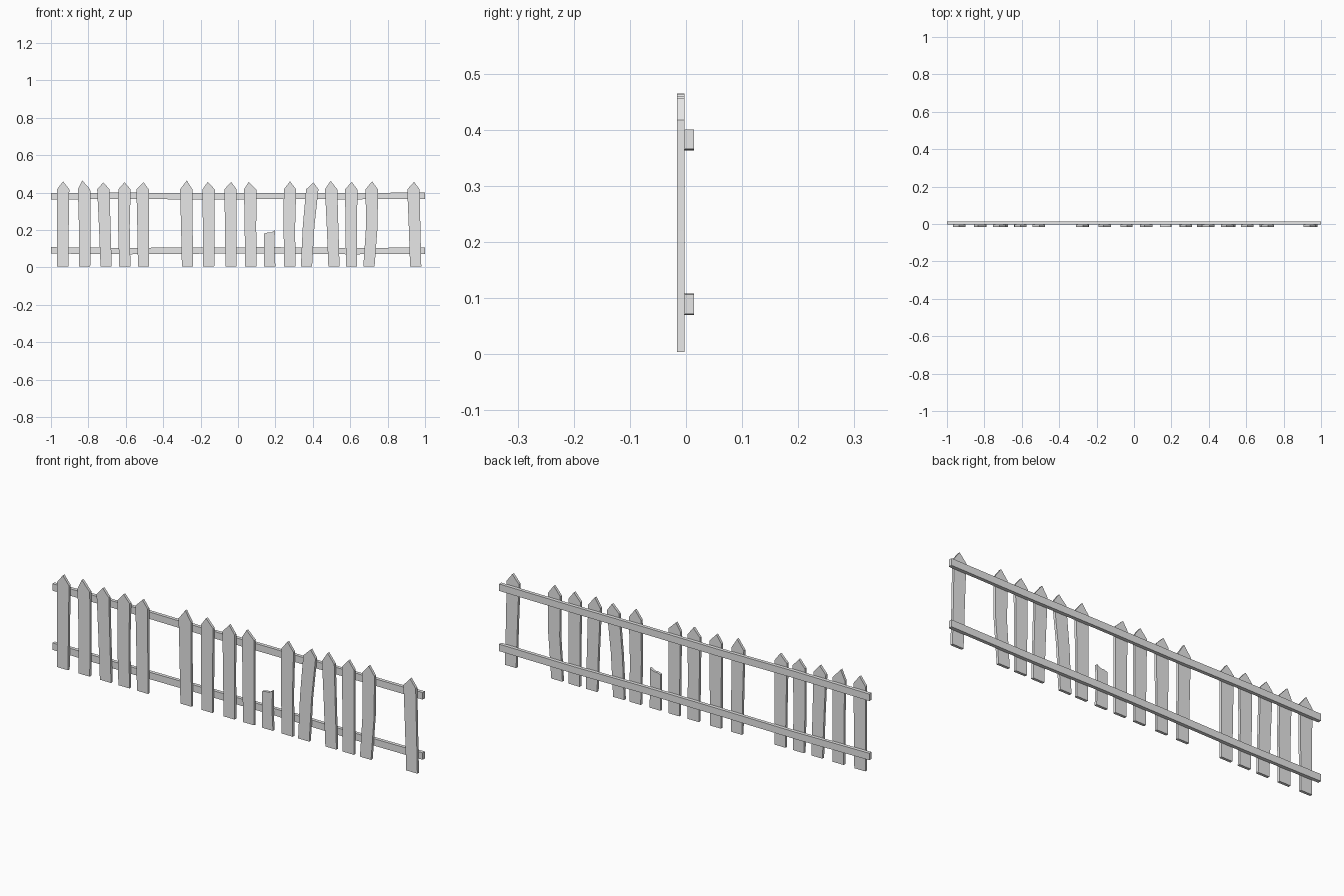
import bpy, bmesh

cube = bpy.data.objects.get("Cube")
if cube:
    bpy.data.objects.remove(cube)

grey = bpy.data.materials.new("weathered_grey")
grey.use_nodes = True
colour = (0.8, 0.8, 0.8, 1)
grey.diffuse_color = colour
grey.node_tree.nodes["Principled BSDF"].inputs["Base Color"].default_value = colour


def plank(name, outline, y_front, y_back):
    """Extrude an x-z outline from y_front to y_back."""
    bm = bmesh.new()
    face = bm.faces.new([bm.verts.new((x, y_front, z)) for x, z in outline])
    new = bmesh.ops.extrude_face_region(bm, geom=[face])["geom"]
    for v in new:
        if isinstance(v, bmesh.types.BMVert):
            v.co.y = y_back
    bmesh.ops.recalc_face_normals(bm, faces=bm.faces)
    mesh = bpy.data.meshes.new(name)
    bm.to_mesh(mesh)
    bm.free()
    mesh.materials.append(grey)
    obj = bpy.data.objects.new(name, mesh)
    bpy.context.collection.objects.link(obj)
    return obj


FRONT, MIDDLE, BACK = -0.016, -0.003, 0.014

# Pickets: foot x, head x, sideways bow at mid height, tip offset, tip height
pickets = [
    (-0.937, -0.935, 0.0, 0.0, 0.46),
    (-0.82, -0.823, 0.002, -0.01, 0.465),
    (-0.705, -0.72, 0.0, 0.0, 0.455),
    (-0.605, -0.607, -0.004, 0.0, 0.455),
    (-0.505, -0.51, 0.0, 0.005, 0.455),
    (-0.27, -0.277, 0.0, 0.003, 0.465),
    (-0.157, -0.157, 0.0, -0.005, 0.457),
    (-0.037, -0.04, 0.0, 0.003, 0.457),
    (0.068, 0.065, 0.0, -0.008, 0.457),
    (0.277, 0.278, -0.003, 0.0, 0.46),
    (0.366, 0.397, -0.004, 0.006, 0.455),
    (0.513, 0.498, 0.0, -0.003, 0.463),
    (0.607, 0.605, 0.0, 0.003, 0.457),
    (0.70, 0.715, 0.008, 0.002, 0.46),
    (0.95, 0.938, 0.0, 0.003, 0.457),
]
for i, (foot, head, bow, tip, top) in enumerate(pickets):
    mid = (foot + head) / 2 + bow
    outline = [
        (foot - 0.03, 0.004), (foot + 0.03, 0.004),
        (mid + 0.031, 0.22), (head + 0.033, 0.417),
        (head + tip, top),
        (head - 0.033, 0.417), (mid - 0.031, 0.22),
    ]
    plank(f"picket_{i + 1}", outline, FRONT, MIDDLE)

# Snapped picket with a jagged top
plank("broken_picket", [
    (0.14, 0.004), (0.2, 0.004), (0.195, 0.1), (0.197, 0.198),
    (0.178, 0.186), (0.158, 0.186), (0.14, 0.18), (0.14, 0.1),
], FRONT, MIDDLE)

# Slightly uneven rails behind the pickets
stations = [-1, -0.6, -0.2, 0.2, 0.6, 1]
rails = {
    "top_rail": (0.381, [-0.001, 0.002, -0.001, 0.001, 0.0, 0.002]),
    "bottom_rail": (0.089, [0.002, -0.002, 0.001, 0.002, -0.002, 0.0]),
}
for name, (z, wobble) in rails.items():
    path = [(x, z + w) for x, w in zip(stations, wobble)]
    lower = [(x, c - 0.017) for x, c in path]
    upper = [(x, c + 0.017) for x, c in reversed(path)]
    plank(name, lower + upper, MIDDLE, BACK)
